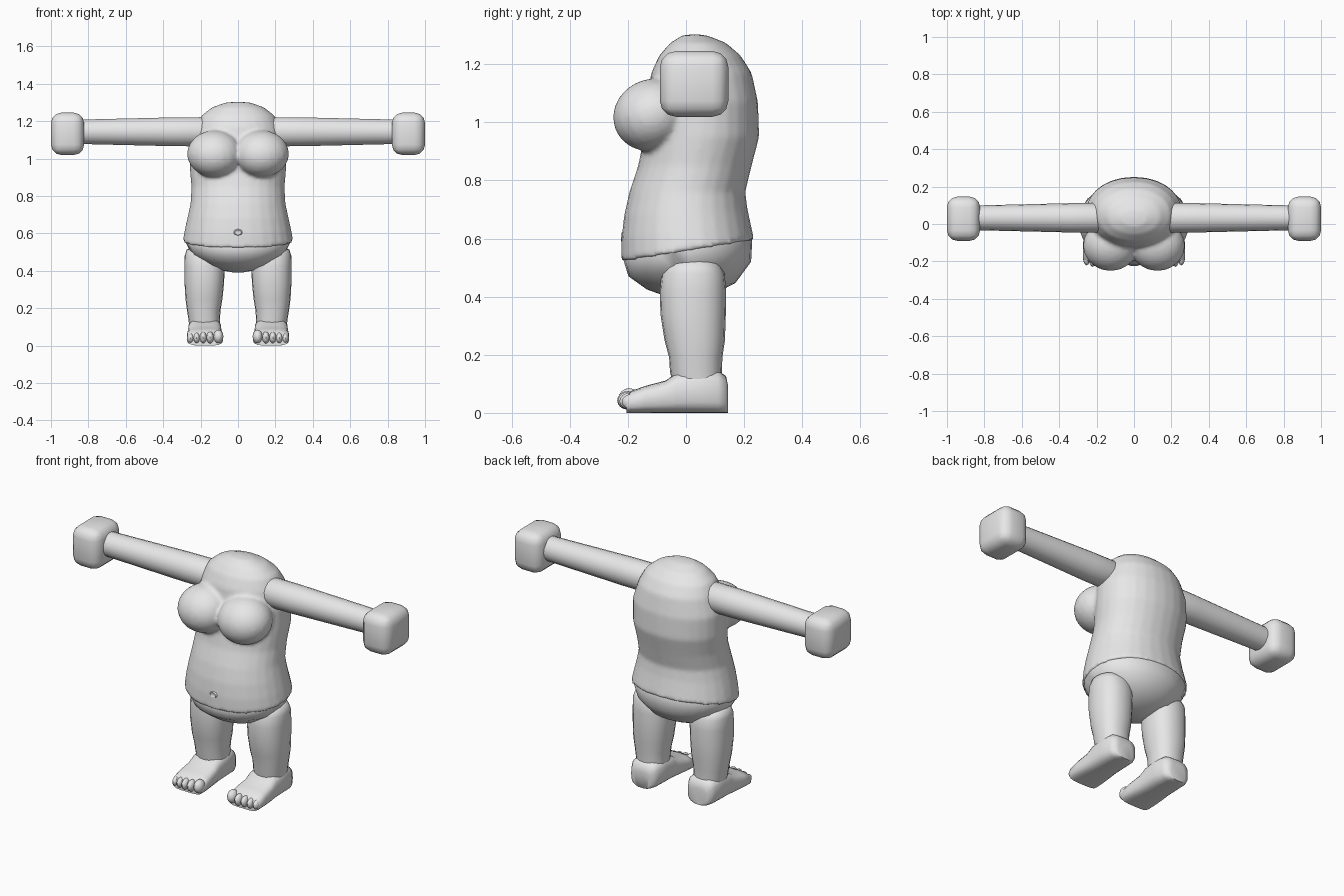
import bpy, bmesh, math
from mathutils import Matrix, Vector

if "Cube" in bpy.data.objects:
    bpy.data.objects.remove(bpy.data.objects["Cube"])

grey = bpy.data.materials.new("plain_grey")
grey.diffuse_color = (0.8, 0.8, 0.8, 1)
grey.use_nodes = True
grey.node_tree.nodes["Principled BSDF"].inputs["Base Color"].default_value = grey.diffuse_color


def finish(name, bm, angle=50):
    bmesh.ops.recalc_face_normals(bm, faces=bm.faces)
    me = bpy.data.meshes.new(name)
    bm.to_mesh(me)
    bm.free()
    ob = bpy.data.objects.new(name, me)
    bpy.context.collection.objects.link(ob)
    me.materials.append(grey)
    bpy.ops.object.select_all(action='DESELECT')
    ob.select_set(True)
    bpy.context.view_layer.objects.active = ob
    bpy.ops.object.shade_smooth_by_angle(angle=math.radians(angle))
    return ob


def loft(bm, rings):
    """Skin a closed tube over rings of points and cap both ends."""
    rows = [[bm.verts.new(p) for p in r] for r in rings]
    n = len(rows[0])
    for a, b in zip(rows, rows[1:]):
        for i in range(n):
            j = (i + 1) % n
            bm.faces.new((a[i], a[j], b[j], b[i]))
    bm.faces.new(rows[0])
    bm.faces.new(rows[-1])


def oval(n, power=2.0):
    """Unit superellipse."""
    out = []
    for i in range(n):
        c, s = math.cos(2 * math.pi * i / n), math.sin(2 * math.pi * i / n)
        out.append((math.copysign(abs(c) ** (2 / power), c),
                    math.copysign(abs(s) ** (2 / power), s)))
    return out


def body_ring(z_front, z_back, half_w, y_front, y_back, x=0, n=28, power=2.1):
    """Horizontal ring that may tilt from front to back."""
    mid, rad = (y_front + y_back) / 2, (y_back - y_front) / 2
    zm, zr = (z_front + z_back) / 2, (z_back - z_front) / 2
    return [(x + half_w * c, mid + rad * s, zm + zr * s) for c, s in oval(n, power)]


def ball(bm, centre, radii, tilt=0, u=20, v=14):
    m = (Matrix.Translation(centre) @ Matrix.Rotation(tilt, 4, 'X')
         @ Matrix.Diagonal((*radii, 1)))
    bmesh.ops.create_uvsphere(bm, u_segments=u, v_segments=v, radius=1, matrix=m)


# Torso with chest, blended into one skin
bm = bmesh.new()
loft(bm, [body_ring(*r) for r in (
    (.520, .595, .296, -.223, .235), (.60, .645, .284, -.222, .224),
    (.68, .70, .269, -.213, .212), (.76, .76, .254, -.195, .204),
    (.85, .85, .249, -.165, .226), (.95, .95, .258, -.145, .252),
    (1.07, 1.07, .257, -.135, .248), (1.17, 1.17, .226, -.12, .226),
    (1.23, 1.23, .195, -.092, .188), (1.273, 1.273, .14, -.055, .138),
    (1.298, 1.298, .07, -.015, .075), (1.303, 1.303, .02, .02, .04))])
for s in (-1, 1):
    ball(bm, (s * .125, -.115, 1.025), (.148, .138, .124), .35)
torso = finish("torso", bm)
remesh = torso.modifiers.new("blend", 'REMESH')
remesh.mode = 'VOXEL'
remesh.voxel_size = .011
remesh.use_smooth_shade = True
smooth = torso.modifiers.new("soften", 'SMOOTH')
smooth.factor = .5
smooth.iterations = 5

# Navel: a shallow rim on the belly
bm = bmesh.new()
loops = []
for i in range(12):
    a = 2 * math.pi * i / 12
    loops.append([bm.verts.new((r * math.cos(a), y, .605 + .75 * r * math.sin(a)))
                  for r, y in ((.026, -.217), (.018, -.2245), (.009, -.221))])
for i in range(12):
    a, b = loops[i], loops[(i + 1) % 12]
    for k in (0, 1):
        bm.faces.new((a[k], b[k], b[k + 1], a[k + 1]))
bm.faces.new([l[2] for l in loops])
finish("navel", bm)

# Briefs below the tilted hem
bm = bmesh.new()
loft(bm, [body_ring(*r) for r in (
    (.55, .62, .275, -.205, .215), (.525, .595, .285, -.215, .228),
    (.47, .52, .25, -.198, .224), (.425, .447, .175, -.135, .17),
    (.398, .408, .09, -.06, .095), (.39, .395, .03, -.01, .04))])
finish("briefs", bm)

for s, side in ((-1, "left"), (1, "right")):
    # Arm
    bm = bmesh.new()
    loft(bm, [[(s * x, .033 + r * c, 1.143 + r * q) for c, q in oval(18)]
              for x, r in ((.16, .07), (.20, .079), (.35, .078), (.6, .072), (.85, .066))])
    finish(side + "_arm", bm)

    # Fist: rounded block
    bm = bmesh.new()
    bmesh.ops.create_cube(bm, size=1, matrix=Matrix.Translation((s * .9115, .028, 1.132))
                          @ Matrix.Diagonal((.177, .236, .226, 1)))
    bmesh.ops.bevel(bm, geom=bm.edges[:], offset=.055, segments=3,
                    profile=.5, affect='EDGES')
    finish(side + "_fist", bm, 60)

    # Leg
    bm = bmesh.new()
    loft(bm, [body_ring(z, z, w, yf, yb, s * x, 20, 2.3) for z, x, w, yf, yb in (
        (.08, .178, .08, -.04, .12), (.14, .181, .084, -.055, .124),
        (.19, .183, .090, -.058, .125), (.25, .182, .099, -.074, .134),
        (.34, .180, .106, -.088, .137), (.42, .179, .107, -.09, .138),
        (.48, .181, .104, -.084, .133), (.513, .185, .09, -.065, .115),
        (.525, .19, .06, -.035, .085))])
    finish(side + "_leg", bm)

    # Foot, lofted from heel to ball
    bm = bmesh.new()
    loft(bm, [[(s * (x + w * c), y, max(0, top / 2 + top / 2 * q * 1.02))
               for c, q in oval(20, 3.2)] for y, x, w, top in (
        (.145, .178, .045, .09), (.138, .178, .07, .125), (.11, .178, .085, .145),
        (.04, .178, .089, .15), (-.03, .178, .09, .138), (-.07, .178, .092, .11),
        (-.14, .177, .097, .092), (-.19, .176, .097, .074), (-.205, .176, .09, .055))])
    finish(side + "_foot", bm)

    # Toes, big one on the inside
    bm = bmesh.new()
    for x, y, rx, rz in ((.105, -.196, .027, .037), (.149, -.2, .020, .032),
                         (.186, -.197, .019, .031), (.221, -.192, .018, .029),
                         (.253, -.184, .018, .027)):
        ball(bm, (s * x, y, .009 + rz + .002), (rx, .037, rz), 0, 12, 8)
    finish(side + "_toes", bm)
